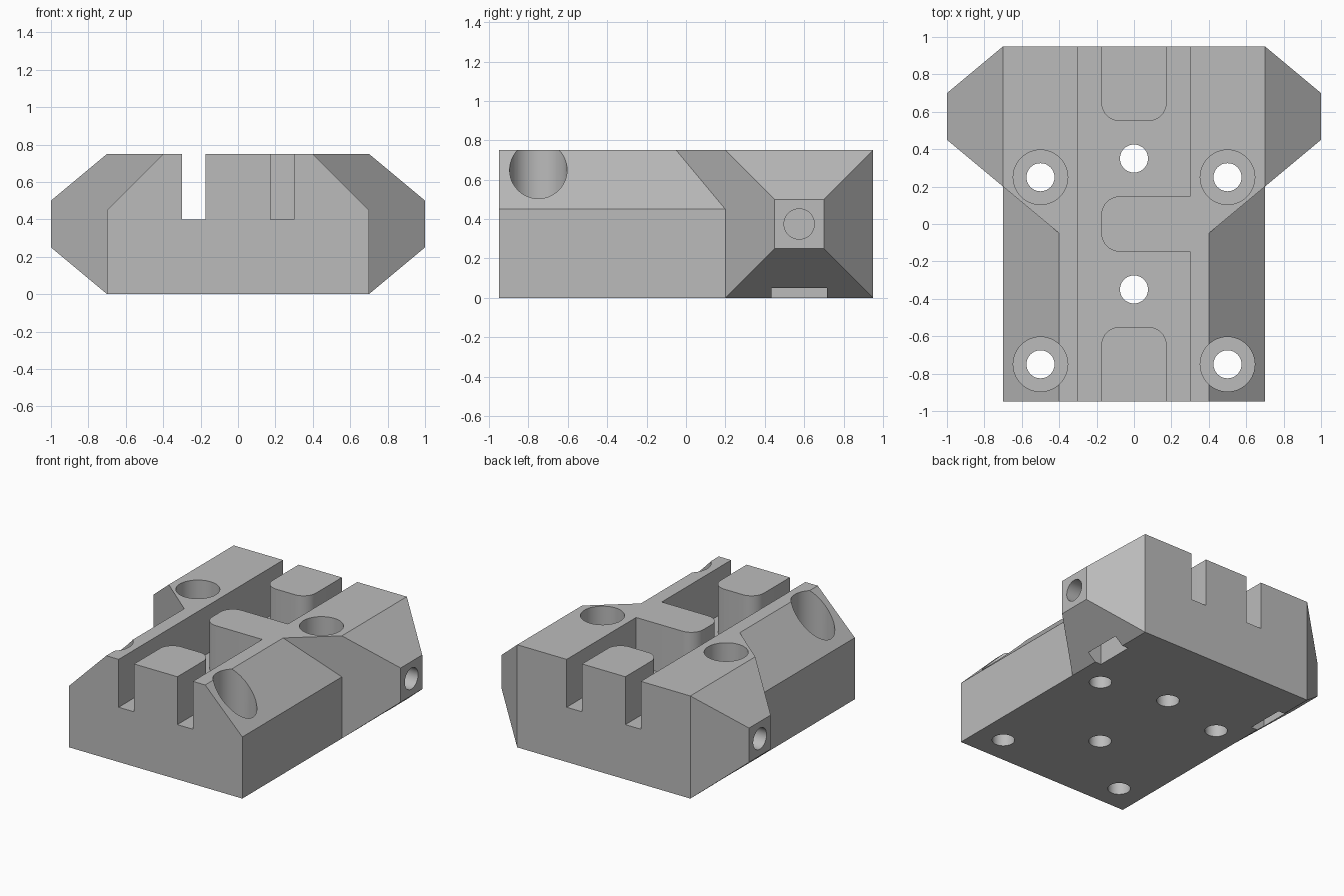
import bpy, bmesh
from math import radians
from mathutils import Matrix, Vector

cube = bpy.data.objects.get("Cube")
if cube:
    bpy.data.objects.remove(cube, do_unlink=True)

grey = bpy.data.materials.new("plain_grey")
grey.use_nodes = True
COLOR = (0.5, 0.5, 0.5, 1)
grey.diffuse_color = COLOR
grey.node_tree.nodes["Principled BSDF"].inputs["Base Color"].default_value = COLOR


def finish(bm, name):
    bmesh.ops.recalc_face_normals(bm, faces=bm.faces)
    mesh = bpy.data.meshes.new(name)
    bm.to_mesh(mesh)
    bm.free()
    mesh.materials.append(grey)
    obj = bpy.data.objects.new(name, mesh)
    bpy.context.collection.objects.link(obj)
    return obj


def hull(name, points):
    bm = bmesh.new()
    for p in points:
        bm.verts.new(p)
    bmesh.ops.convex_hull(bm, input=bm.verts)
    bmesh.ops.dissolve_limit(bm, angle_limit=radians(1), verts=bm.verts, edges=bm.edges)
    return finish(bm, name)


def block(name, x, y, z, radius=0):
    """Box from ranges, with optional rounded vertical edges."""
    bm = bmesh.new()
    bmesh.ops.create_cube(bm, size=1)
    for v in bm.verts:
        v.co = [r[0] if c < 0 else r[1] for c, r in zip(v.co, (x, y, z))]
    if radius:
        upright = [e for e in bm.edges
                   if abs(e.verts[0].co.z - e.verts[1].co.z) > 0.01]
        bmesh.ops.bevel(bm, geom=upright, offset=radius, segments=10,
                        profile=0.5, affect='EDGES')
    return finish(bm, name)


def rod(name, start, end, radius):
    a, b = Vector(start), Vector(end)
    bm = bmesh.new()
    turn = (b - a).to_track_quat('Z', 'Y').to_matrix().to_4x4()
    bmesh.ops.create_cone(bm, cap_ends=True, segments=48, radius1=radius,
                          radius2=radius, depth=(b - a).length,
                          matrix=Matrix.Translation((a + b) / 2) @ turn)
    return finish(bm, name)


def combine(target, tool, operation='DIFFERENCE'):
    mod = target.modifiers.new("join", 'BOOLEAN')
    mod.operation, mod.solver, mod.object = operation, 'EXACT', tool
    bpy.context.view_layer.objects.active = target
    bpy.ops.object.modifier_apply(modifier=mod.name)
    bpy.data.objects.remove(tool, do_unlink=True)


# Long body with sloped shoulders
profile = [(0.7, 0), (0.7, 0.45), (0.4, 0.75)]
body = hull("carriage_body", [(s * x, y, z) for s in (-1, 1)
                              for y in (-0.95, 0.95) for x, z in profile])

# Tapered side wings, running into the body as one wedge
wing_points = [(0, -0.3833, z) for z in (0, 0.75)]
for s in (-1, 1):
    wing_points += [(s * 0.7, y, z) for y in (0.2, 0.95) for z in (0, 0.75)]
    wing_points += [(s, y, z) for y in (0.45, 0.7) for z in (0.25, 0.5)]
combine(body, hull("wings", wing_points), 'UNION')

# Belt channels around three rounded islands
channel = block("channel", (-0.3, 0.3), (-1.1, 1.1), (0.4, 1))
for x1, y in ((0.175, (-1.5, -0.55)), (0.6, (-0.148, 0.148)), (0.175, (0.55, 1.5))):
    combine(channel, block("island", (-0.175, x1), y, (0.2, 1.2), 0.1))
combine(body, channel)

# Vertical holes in the channel floor
for y in (-0.35, 0.35):
    combine(body, rod("floor_hole", (0, y, -0.2), (0, y, 1), 0.075))

for s in (-1, 1):
    # Counterbored mounting holes
    for y in (-0.75, 0.25):
        combine(body, rod("mount_hole", (s * 0.5, y, -0.2), (s * 0.5, y, 1), 0.075))
        combine(body, rod("counterbore", (s * 0.5, y, 0.25), (s * 0.5, y, 1), 0.146))
    # Screw hole in the wing tip, with a nut slot open below
    combine(body, rod("wing_hole", (s * 0.4, 0.575, 0.375), (s * 1.2, 0.575, 0.375), 0.077))
    nut_x = sorted((s * 0.65, s * 0.76))
    combine(body, block("nut_slot", nut_x, (0.435, 0.715), (-0.2, 0.53)))

# Tidy flat faces and smooth only the round walls
bm = bmesh.new()
bm.from_mesh(body.data)
bmesh.ops.remove_doubles(bm, verts=bm.verts, dist=0.0001)
bmesh.ops.dissolve_limit(bm, angle_limit=radians(0.5), verts=bm.verts, edges=bm.edges)
bm.to_mesh(body.data)
bm.free()
bpy.ops.object.select_all(action='DESELECT')
body.select_set(True)
bpy.context.view_layer.objects.active = body
bpy.ops.object.shade_smooth_by_angle(angle=radians(30))
